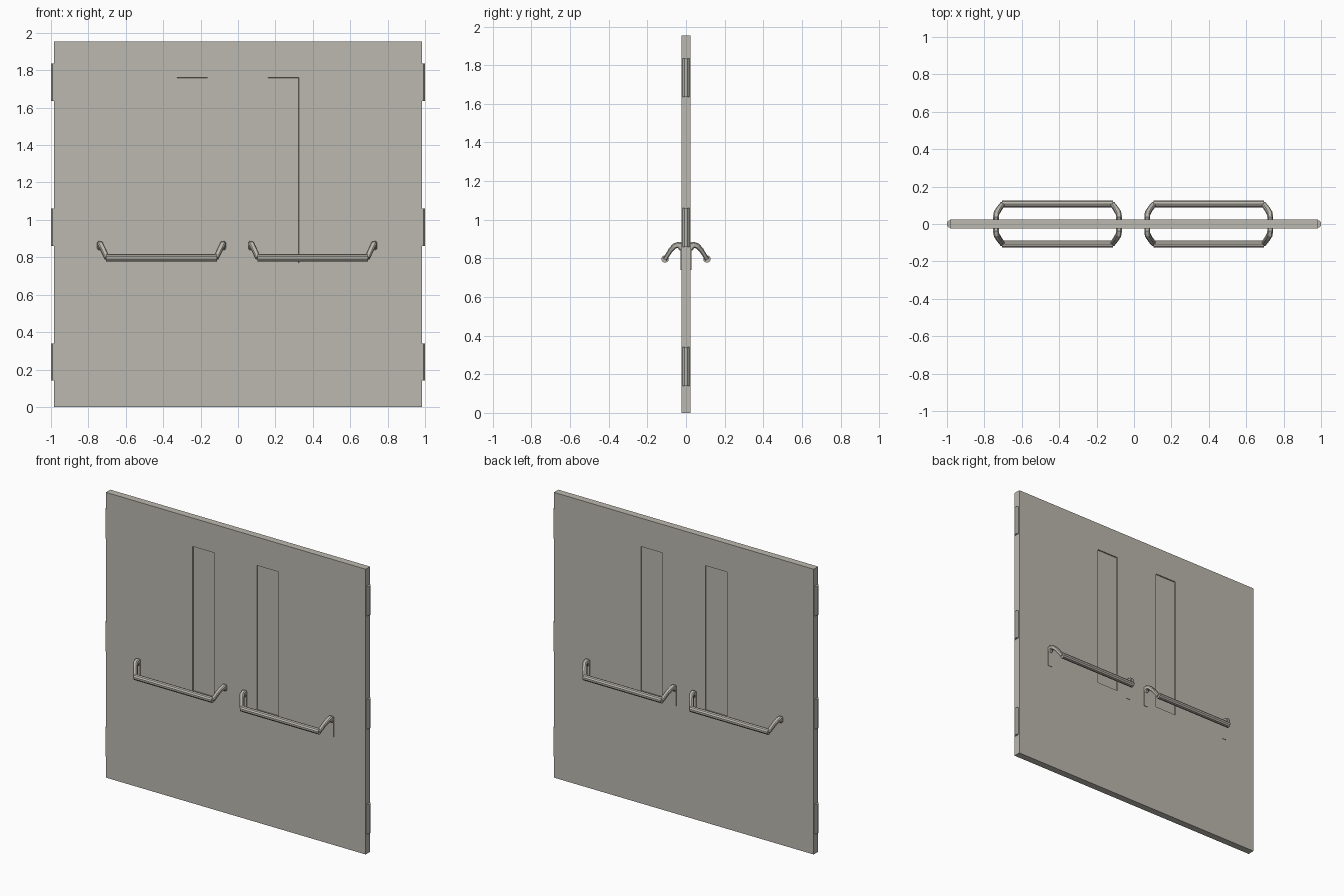
import bpy, bmesh
from mathutils import Vector

if "Cube" in bpy.data.objects:
    bpy.data.objects.remove(bpy.data.objects["Cube"])

mat = bpy.data.materials.new("warm grey")
mat.diffuse_color = (0.50, 0.48, 0.43, 1)
mat.use_nodes = True
mat.node_tree.nodes["Principled BSDF"].inputs["Base Color"].default_value = mat.diffuse_color


def finish(name, bm):
    bmesh.ops.recalc_face_normals(bm, faces=bm.faces)
    me = bpy.data.meshes.new(name)
    bm.to_mesh(me)
    bm.free()
    ob = bpy.data.objects.new(name, me)
    me.materials.append(mat)
    bpy.context.collection.objects.link(ob)
    return ob


def box(bm, lo, hi):
    vs = bmesh.ops.create_cube(bm, size=1)["verts"]
    for v in vs:
        v.co = Vector([lo[i] if v.co[i] < 0 else hi[i] for i in range(3)])


def loft(bm, rings):
    rows = [[bm.verts.new(p) for p in r] for r in rings]
    n = len(rows[0])
    for a, b in zip(rows, rows[1:]):
        for i in range(n):
            j = (i + 1) % n
            bm.faces.new((a[i], a[j], b[j], b[i]))
    bm.faces.new(rows[0])
    bm.faces.new(rows[-1])


# door slab with shallow recessed windows on both sides
T = 0.024
bm = bmesh.new()
box(bm, (-0.985, -T, 0), (0.985, T, 1.955))
wins = ((-0.327, -0.164), (0.16, 0.325))
WZ = (0.77, 1.76)
cuts = [((x, 0, 0), (1, 0, 0)) for w in wins for x in w] + [((0, 0, z), (0, 0, 1)) for z in WZ]
for co, no in cuts:
    bmesh.ops.bisect_plane(bm, geom=bm.verts[:] + bm.edges[:] + bm.faces[:], plane_co=co, plane_no=no)
panes = []
for f in bm.faces:
    c = f.calc_center_median()
    if abs(f.normal.y) > 0.9 and WZ[0] < c.z < WZ[1] and any(a < c.x < b for a, b in wins):
        panes.append(f)
bmesh.ops.inset_individual(bm, faces=panes, thickness=0.0004, depth=-0.008)
finish("door_slab", bm)

# hinges: chamfered strips on both side edges
for side, label in ((-1, "left"), (1, "right")):
    bm = bmesh.new()
    for z0, z1 in ((0.14, 0.34), (0.86, 1.06), (1.635, 1.835)):
        prof = [(0.98, -0.018), (0.991, -0.018), (1.0, -0.009), (1.0, 0.009), (0.991, 0.018), (0.98, 0.018)]
        loft(bm, [[(side * x, y, z) for x, y in prof] for z in (z0, z1)])
    finish("hinges_" + label, bm)

# push bars: bar, two bent arms and thin mount plates, on both faces
ARM = [(0.329, 0.020, 0.858), (0.329, 0.040, 0.870), (0.326, 0.058, 0.865),
       (0.314, 0.078, 0.845), (0.300, 0.097, 0.815), (0.292, 0.108, 0.797)]
WIDTH = [0.015, 0.015, 0.015, 0.014, 0.014, 0.013]
THICK = [0.022, 0.016, 0.014, 0.012, 0.011, 0.011]
for cx, label in ((-0.409, "left"), (0.399, "right")):
    for s, face in ((-1, "front"), (1, "back")):
        bar = bmesh.new()
        bmesh.ops.create_cone(bar, cap_ends=True, segments=10, radius1=0.0195, radius2=0.0195, depth=0.592)
        for v in bar.verts:
            v.co = Vector((cx + v.co.z, s * 0.108 + v.co.x, 0.797 + v.co.y))
        finish(f"push_bar_{label}_{face}", bar)

        arms, plates = bmesh.new(), bmesh.new()
        for m in (-1, 1):
            rings = []
            pts = [Vector(p) for p in ARM]
            for i, p in enumerate(pts):
                t = pts[min(i + 1, len(pts) - 1)] - pts[max(i - 1, 0)]
                n = Vector((0, -t.z, t.y)).normalized()
                u = t.cross(n).normalized()
                ring = []
                for a, b in ((1, .6), (.6, 1), (-.6, 1), (-1, .6), (-1, -.6), (-.6, -1), (.6, -1), (1, -.6)):
                    q = p + u * WIDTH[i] * a + n * THICK[i] * b
                    ring.append((cx + m * q.x, s * q.y, q.z))
                rings.append(ring)
            loft(arms, rings)
            xs = sorted((cx + m * 0.314, cx + m * 0.344))
            ys = sorted((s * 0.02, s * 0.0275))
            box(plates, (xs[0], ys[0], 0.74), (xs[1], ys[1], 0.878))
        finish(f"bar_arms_{label}_{face}", arms)
        finish(f"mount_plates_{label}_{face}", plates)
